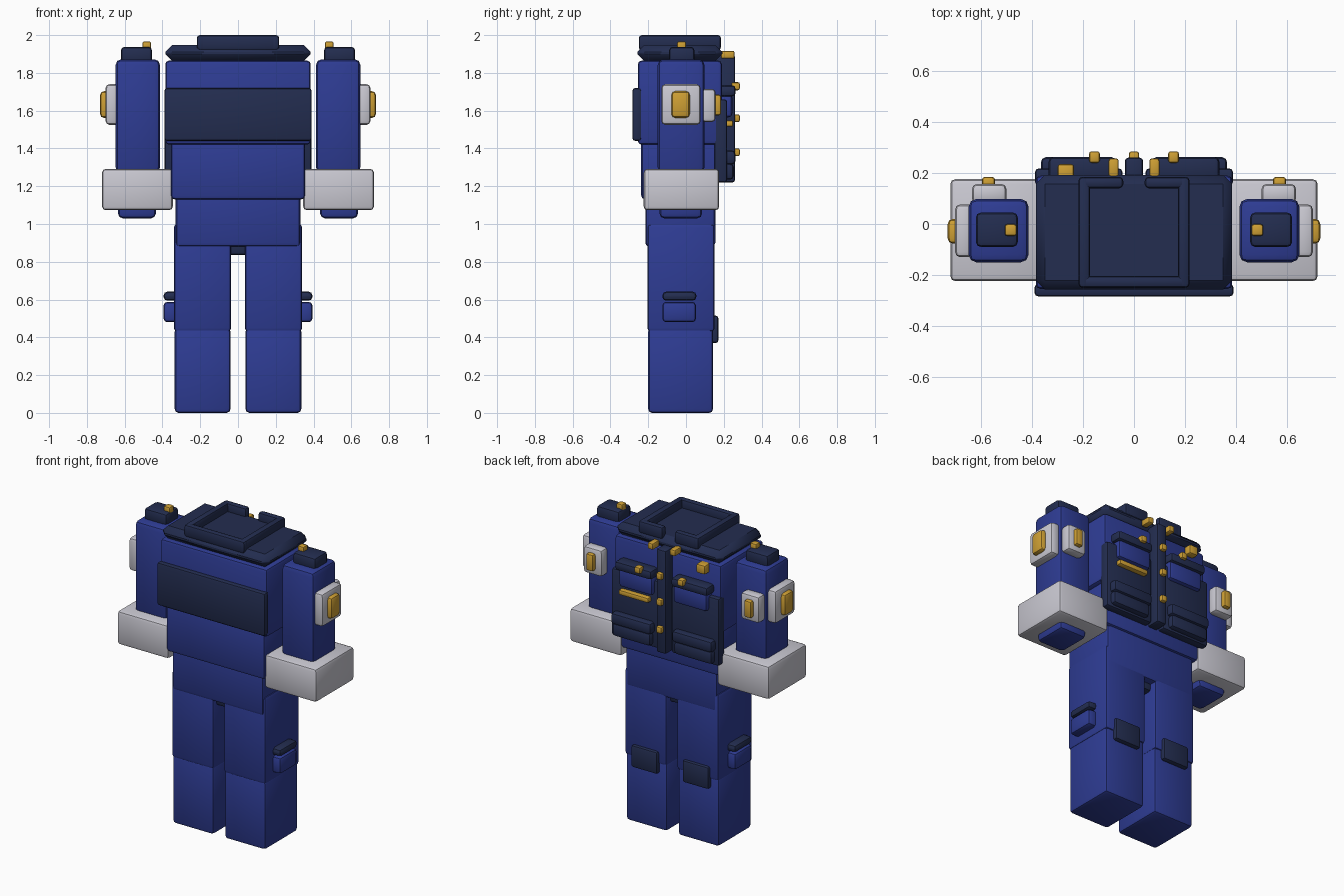
import bpy, bmesh, math
from mathutils import Matrix, Vector

if "Cube" in bpy.data.objects:
    bpy.data.objects.remove(bpy.data.objects["Cube"])


def srgb(r, g, b):
    f = lambda c: c / 12.92 if c <= 0.04045 else ((c + 0.055) / 1.055) ** 2.4
    return (f(r / 255), f(g / 255), f(b / 255), 1)


def material(name, color):
    m = bpy.data.materials.new(name)
    m.diffuse_color = color
    m.use_nodes = True
    m.node_tree.nodes["Principled BSDF"].inputs["Base Color"].default_value = m.diffuse_color
    return m


BLUE = material("blue cloth", srgb(46, 60, 148))
NAVY = material("dark navy", srgb(35, 45, 80))
WHITE = material("pale grey", srgb(202, 201, 210))
GOLD = material("gold", srgb(207, 160, 52))


def box(name, mat, x, y, z, bevel=0.02, segments=2):
    """Bevelled box from (min, max) ranges on each axis."""
    lo, hi = (Vector(v) for v in zip(*(sorted(r) for r in (x, y, z))))
    bm = bmesh.new()
    size = Matrix.Diagonal((*(hi - lo), 1))
    bmesh.ops.create_cube(bm, size=1, matrix=Matrix.Translation((lo + hi) / 2) @ size)
    bmesh.ops.bevel(bm, geom=bm.edges[:], offset=min(bevel, min(hi - lo) * 0.45),
                    segments=segments, profile=0.5, affect='EDGES')
    mesh = bpy.data.meshes.new(name)
    bm.to_mesh(mesh)
    bm.free()
    mesh.materials.append(mat)
    ob = bpy.data.objects.new(name, mesh)
    bpy.context.collection.objects.link(ob)
    return ob


def pair(name, mat, x, y, z, **kw):
    """Same box on both sides of the body."""
    for side, s in (("left", 1), ("right", -1)):
        box(f"{side}_{name}", mat, (s * x[0], s * x[1]), y, z, **kw)


# Trunk
box("hips", BLUE, (-.33, .33), (-.215, .155), (.88, 1.25))
box("crotch", NAVY, (-.06, .06), (-.17, .11), (.835, .95))
box("abdomen", BLUE, (-.355, .355), (-.237, .172), (1.13, 1.46))
box("chest", BLUE, (-.385, .385), (-.255, .19), (1.42, 1.865))
box("chest_band", NAVY, (-.39, .39), (-.284, -.235), (1.44, 1.72), bevel=.015)

# Collar slab and the raised neck ring with a gap at the back
box("collar", NAVY, (-.385, .385), (-.257, .192), (1.863, 1.947), bevel=.036, segments=1)
pair("collar_ring_side", NAVY, (.172, .218), (-.25, .185), (1.92, 2.0), bevel=.016)
box("collar_ring_front", NAVY, (-.218, .218), (-.25, -.204), (1.92, 2.0), bevel=.016)
pair("collar_ring_back", NAVY, (.042, .218), (.14, .185), (1.92, 2.0), bevel=.016)

# Legs with side pockets and rear patches
pair("lower_leg", BLUE, (.04, .335), (-.2, .143), (0, .45))
pair("upper_leg", BLUE, (.036, .34), (-.205, .152), (.43, 1.0))
pair("leg_pocket", BLUE, (.31, .394), (-.125, .053), (.48, .588))
pair("leg_pocket_flap", NAVY, (.31, .394), (-.125, .055), (.594, .642))
pair("leg_back_patch", NAVY, (.09, .28), (.12, .172), (.37, .515), bevel=.015)

# Arms, cuffs and hands
pair("arm", BLUE, (.413, .648), (-.15, .098), (1.27, 1.872), bevel=.03)
pair("cuff", WHITE, (.345, .72), (-.224, .176), (1.073, 1.292))
pair("hand", BLUE, (.435, .635), (-.14, .085), (1.03, 1.15), bevel=.025)
pair("shoulder_pad", NAVY, (.455, .62), (-.09, .045), (1.85, 1.938))
pair("shoulder_stud", GOLD, (.46, .506), (-.047, 0), (1.92, 1.967), bevel=.01)

# Badges on the outer and rear faces of the arms
pair("arm_side_plate", WHITE, (.63, .701), (-.13, .077), (1.525, 1.74))
pair("arm_side_badge", GOLD, (.68, .73), (-.077, .02), (1.562, 1.703))
pair("arm_back_plate", WHITE, (.5, .635), (.08, .157), (1.54, 1.715))
pair("arm_back_badge", GOLD, (.545, .596), (.14, .185), (1.575, 1.685), bevel=.012)

# Back panels with flaps and pouches
pair("back_panel", NAVY, (.045, .388), (.15, .218), (1.22, 1.66), bevel=.015)
pair("upper_pouch", BLUE, (.075, .318), (.17, .245), (1.565, 1.69))
pair("upper_flap", NAVY, (.07, .335), (.17, .263), (1.675, 1.735))
pair("lower_pouch", NAVY, (.085, .36), (.19, .253), (1.235, 1.32))
pair("lower_flap", NAVY, (.075, .365), (.19, .262), (1.315, 1.39))
box("spine_strip", NAVY, (-.036, .036), (.15, .26), (1.22, 1.895), bevel=.014)

# Gold fittings on the back
for i, z in enumerate((1.38, 1.56, 1.73)):
    box(f"spine_stud_{i + 1}", GOLD, (-.02, .02), (.24, .285), (z - .021, z + .021), bevel=.01)
pair("flap_stud", GOLD, (.134, .176), (.24, .285), (1.708, 1.75), bevel=.01)
pair("strap_stud", GOLD, (.06, .1), (.185, .257), (1.875, 1.917), bevel=.01)
box("left_pouch_bar", GOLD, (.1, .315), (.2, .25), (1.515, 1.548), bevel=.01)
box("right_shoulder_tag", GOLD, (-.3, -.235), (.17, .235), (1.8, 1.86), bevel=.012)

# Soft bevels, crisp planes
for ob in bpy.context.scene.objects:
    ob.select_set(True)
    bpy.context.view_layer.objects.active = ob
bpy.ops.object.shade_smooth_by_angle(angle=math.radians(40))
